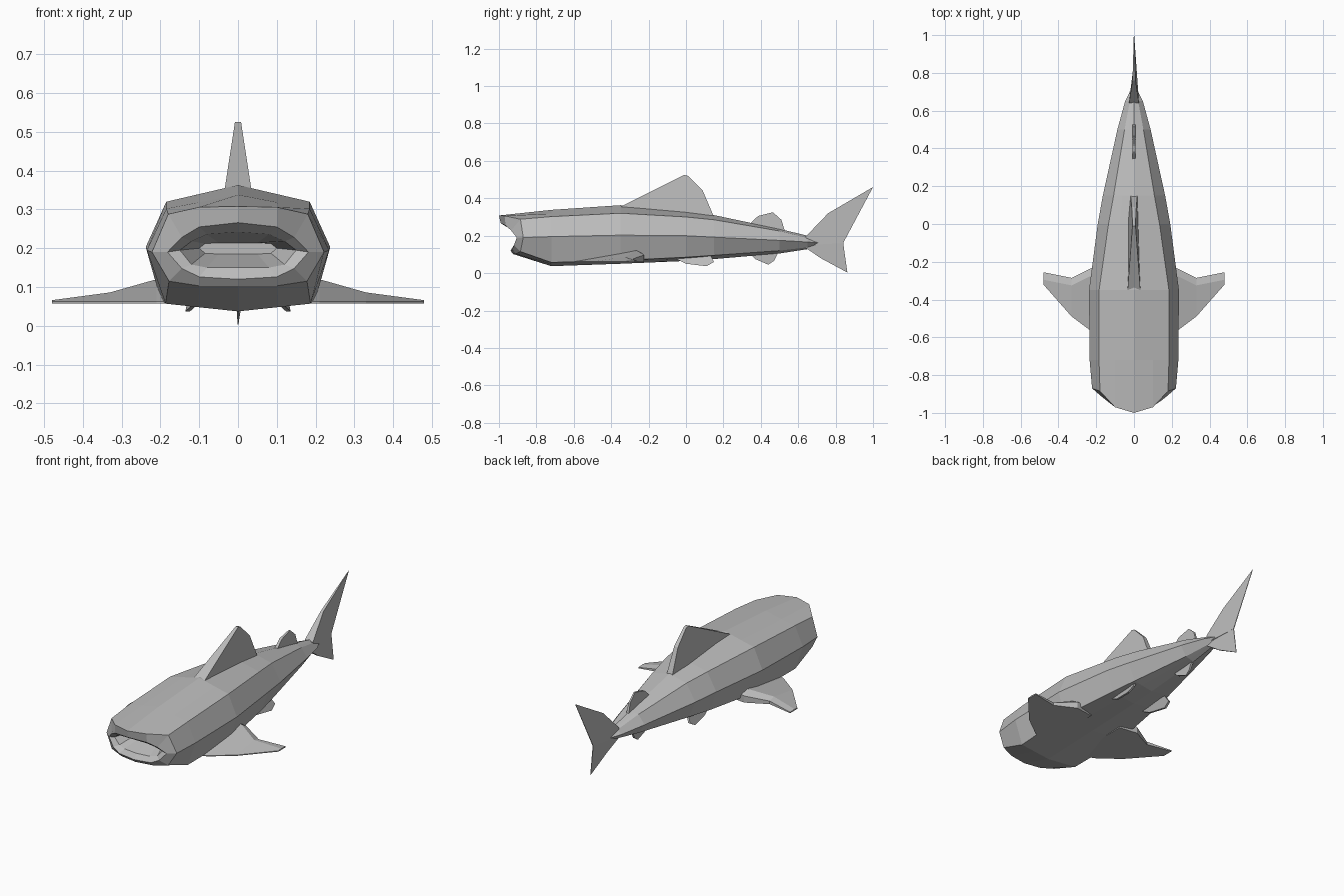
import bpy, bmesh

grey = bpy.data.materials.new("plain grey")
grey.diffuse_color = (0.5, 0.5, 0.5, 1)


def finish(name, bm):
    bmesh.ops.remove_doubles(bm, verts=bm.verts, dist=0.0005)
    bmesh.ops.recalc_face_normals(bm, faces=bm.faces)
    me = bpy.data.meshes.new(name)
    bm.to_mesh(me)
    bm.free()
    me.materials.append(grey)
    ob = bpy.data.objects.new(name, me)
    bpy.context.collection.objects.link(ob)
    return ob


def loft(name, rings):
    """Skin closed rings of equal length and cap both ends."""
    bm = bmesh.new()
    loops = [[bm.verts.new(p) for p in r] for r in rings]
    n = len(loops[0])
    for a, b in zip(loops, loops[1:]):
        for i in range(n):
            j = (i + 1) % n
            bm.faces.new((a[i], a[j], b[j], b[i]))
    bm.faces.new(loops[0])
    bm.faces.new(loops[-1])
    return finish(name, bm)


def mirrored(half):
    """Half ring from top centre to bottom centre -> full ring."""
    return half + [(-x, y, z) for x, y, z in half[-2:0:-1]]


def section(y, xt, zc, zt, xs, zs, xb, zb, zbc):
    """Body cross-section: top ridge, shoulder, flank, belly edge, belly centre."""
    return mirrored([(0, y, zc), (xt * .55, y, zc * .45 + zt * .55), (xt, y, zt), (xs, y, zs),
                     (xb, y, zb), (xb * .55, y, zbc * .45 + zb * .55), (0, y, zbc)])


def blade(name, pts):
    """Upright fin: outline points are (y, z, half thickness)."""
    return loft(name, [[(s * w, y, z) for y, z, w in pts] for s in (-1, 1)])


# body with open mouth: throat, inner lip, lip edge, head rim, then trunk
throat = [(0, -.78, .214), (.05, -.78, .214), (.085, -.78, .212), (.1, -.78, .2),
          (.085, -.78, .187), (.05, -.78, .185), (0, -.78, .185)]
inner = [(0, -.95, .242), (.08, -.94, .236), (.12, -.92, .218), (.15, -.90, .195),
         (.12, -.90, .158), (.08, -.91, .15), (0, -.92, .15)]
lip = [(0, -.99, .266), (.1, -.965, .255), (.145, -.935, .228), (.182, -.905, .19),
       (.145, -.92, .148), (.1, -.93, .126), (0, -.938, .12)]
rim = [(0, -1, .308), (.1, -.97, .306), (.18, -.885, .288), (.222, -.87, .19),
       (.178, -.885, .115), (.1, -.91, .103), (0, -.925, .102)]
trunk = [(-.72, .185, .338, .302, .235, .195, .187, .057, .037),
         (-.35, .185, .363, .32, .238, .203, .2, .068, .05),
         (0, .135, .33, .3, .192, .2, .15, .085, .065),
         (.15, .108, .31, .285, .165, .192, .122, .095, .075),
         (.5, .05, .236, .225, .088, .175, .052, .12, .105),
         (.65, .022, .2, .187, .047, .166, .022, .138, .128),
         (.73, .004, .166, .164, .008, .16, .004, .155, .153)]
loft("body", [mirrored(r) for r in (throat, inner, lip, rim)] + [section(*t) for t in trunk])

# fins on the centre line
blade("dorsal_fin", [(-.35, .355, .034), (-.01, .525, .008), (.01, .52, .008), (.09, .44, .012),
                     (.15, .3, .018), (0, .29, .034), (-.3, .3, .034)])
blade("rear_dorsal_fin", [(.34, .262, .008), (.385, .305, .008), (.465, .325, .004),
                          (.51, .285, .005), (.53, .22, .008), (.4, .21, .008)])
blade("anal_fin", [(.33, .115, .008), (.37, .075, .008), (.44, .045, .004),
                   (.47, .065, .005), (.5, .125, .008), (.4, .15, .008)])

# tail: stock plus two thin lobes
blade("tail_upper_lobe", [(.64, .195, .026), (.76, .32, .008), (1, .46, .001),
                          (.84, .16, .002), (.65, .15, .026)])
blade("tail_lower_lobe", [(.64, .175, .022), (.84, .165, .002), (.863, .003, .001),
                          (.72, .08, .006), (.64, .135, .022)])

# paired fins
for side, s in (("left", -1), ("right", 1)):
    # pectoral wedge: thin leading edge, thicker trailing edge
    stations = [(.1, -.62, -.24, .15), (.21, -.58, -.225, .12),
                (.33, -.49, -.285, .086), (.48, -.32, -.255, .066)]
    loft(side + "_pectoral_fin",
         [[(s * x, front, .058), (s * x, front, .063), (s * x, back - .04, z),
           (s * x, back, z * .6 + .024), (s * x, back, .058)] for x, front, back, z in stations])
    # small pelvic fin slanting down and out
    outline = [(.1, -.09, .095), (.115, 0, .05), (.13, .11, .037), (.125, .15, .06), (.1, .13, .1)]
    loft(side + "_pelvic_fin",
         [[(s * (x + d), y, z) for x, y, z in outline] for d in (-.006, .006)])
